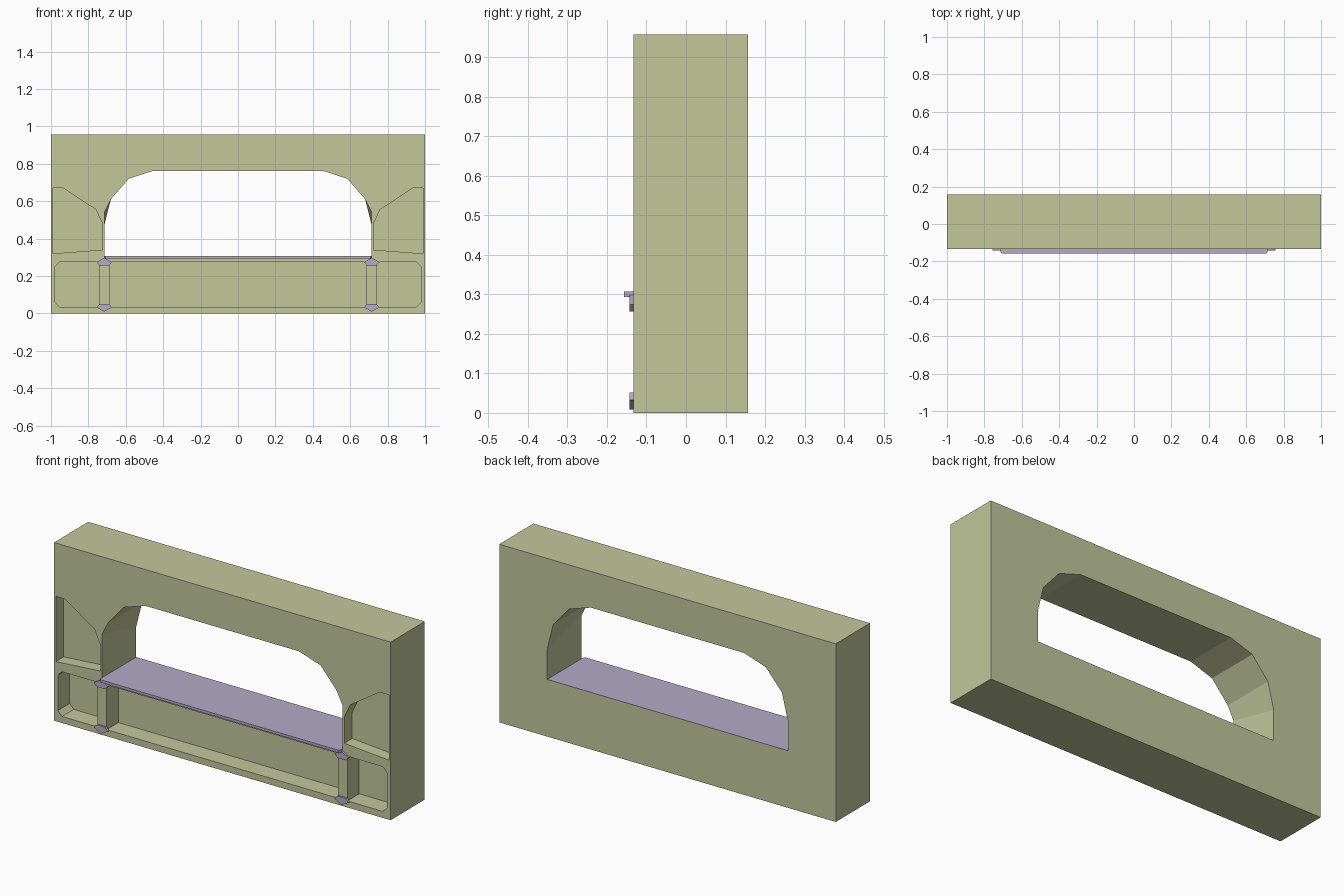
import bpy, bmesh

if "Cube" in bpy.data.objects:
    bpy.data.objects.remove(bpy.data.objects["Cube"])

FRONT, BACK = -0.133, 0.157


def material(name, color):
    m = bpy.data.materials.new(name)
    m.diffuse_color = (*color, 1)
    m.use_nodes = True
    m.node_tree.nodes["Principled BSDF"].inputs["Base Color"].default_value = m.diffuse_color
    return m


olive = material("olive", (0.54, 0.58, 0.33))
lavender = material("lavender", (0.45, 0.41, 0.58))


def loft(name, rings, mat):
    """Solid through matching x-z profiles, each given as (y, points)."""
    bm = bmesh.new()
    loops = [[bm.verts.new((x, y, z)) for x, z in pts] for y, pts in rings]
    n = len(loops[0])
    bm.faces.new(loops[0])
    bm.faces.new(loops[-1])
    for a, b in zip(loops, loops[1:]):
        for i in range(n):
            j = (i + 1) % n
            bm.faces.new((a[i], a[j], b[j], b[i]))
    bmesh.ops.recalc_face_normals(bm, faces=bm.faces)
    me = bpy.data.meshes.new(name)
    bm.to_mesh(me)
    bm.free()
    ob = bpy.data.objects.new(name, me)
    me.materials.append(mat)
    bpy.context.collection.objects.link(ob)
    return ob


def prism(name, pts, y0, y1, mat):
    return loft(name, [(y0, pts), (y1, pts)], mat)


def flip(pts, s):
    return [(s * x, z) for x, z in pts]


def symmetric(half):
    return half + [(-x, z) for x, z in reversed(half)]


def rect(x0, x1, z0, z1):
    return [(x0, z0), (x1, z0), (x1, z1), (x0, z1)]


# Main block
body = prism("wall_body", rect(-1, 1, 0, 0.957), FRONT, BACK, olive)


# Through opening, its shoulder drops slightly towards the back
def arch(shoulder):
    return symmetric([(0.715, 0.304), (0.715, shoulder), (0.68, 0.61),
                      (0.585, 0.72), (0.455, 0.762)])


cutters = [loft("opening_cutter", [(-0.2, arch(0.54)), (FRONT, arch(0.54)),
                                   (BACK, arch(0.47)), (0.2, arch(0.47))], olive)]

# Front pockets: long centre panel, chamfered end panels, angled upper panels
cutters.append(prism("centre_pocket_cutter", rect(-0.688, 0.688, 0.035, 0.275),
                     -0.2, FRONT + 0.10, olive))
end_panel = [(0.743, 0.035), (0.953, 0.035), (0.978, 0.06),
             (0.978, 0.25), (0.953, 0.275), (0.743, 0.275)]
upper_panel = [(0.725, 0.34), (0.99, 0.32), (0.99, 0.67),
               (0.935, 0.67), (0.76, 0.555), (0.725, 0.48)]
for s in (-1, 1):
    cutters.append(prism("end_pocket_cutter", flip(end_panel, s), -0.2, FRONT + 0.10, olive))
    cutters.append(prism("upper_pocket_cutter", flip(upper_panel, s), -0.2, FRONT + 0.067, olive))

bpy.context.view_layer.objects.active = body
for c in cutters:
    c.hide_render = True
    mod = body.modifiers.new("cut", "BOOLEAN")
    mod.operation = "DIFFERENCE"
    mod.solver = "EXACT"
    mod.object = c
    bpy.ops.object.modifier_apply(modifier=mod.name)
    bpy.data.objects.remove(c)

# Sill lining the opening, with a lip over the front
sill = symmetric([(0.7145, 0.303), (0.7145, 0.307)])
prism("sill", sill, FRONT, BACK, lavender)
lip = rect(-0.715, 0.715, 0.293, 0.307)
lip_end = rect(-0.708, 0.708, 0.293, 0.307)
loft("sill_lip", [(-0.157, lip_end), (-0.146, lip), (FRONT, lip)], lavender)

# Pointed caps at the top and bottom of each pillar
cap = [(-0.025, 0.256), (0.025, 0.256), (0.042, 0.274), (0, 0.298), (-0.042, 0.274)]
for s, side in ((-1, "left"), (1, "right")):
    top = [(x + s * 0.715, z) for x, z in cap]
    bottom = [(x, 0.307 - z) for x, z in top]
    prism(side + "_pillar_top_cap", top, -0.143, FRONT + 0.002, lavender)
    prism(side + "_pillar_bottom_cap", bottom, -0.143, FRONT + 0.002, lavender)
